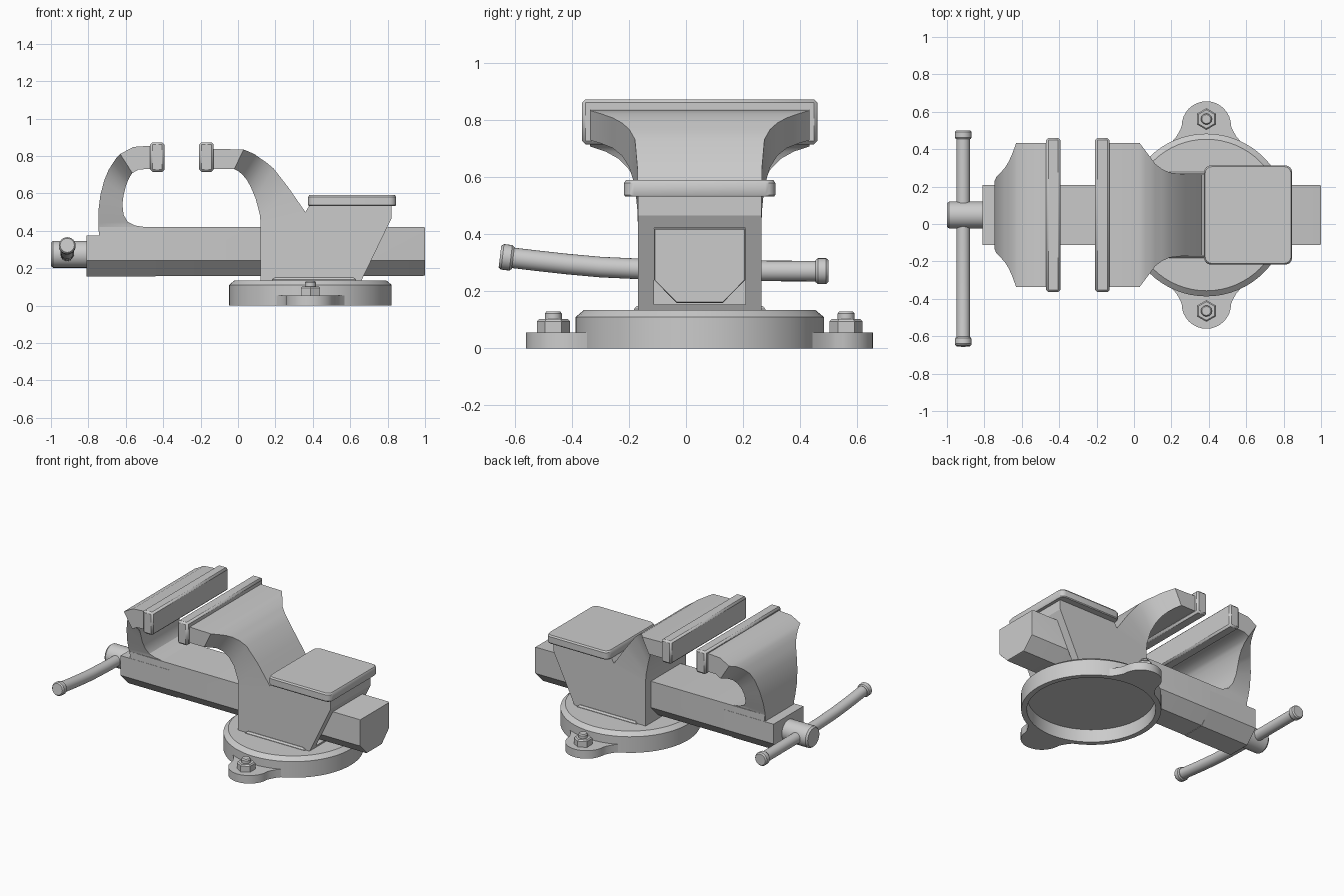
import bpy, bmesh, math
from mathutils import Vector

if "Cube" in bpy.data.objects:
    bpy.data.objects.remove(bpy.data.objects["Cube"])

CY = 0.048          # symmetry plane of the vise
BX = 0.387          # base centre in x


def make(name, verts, faces, bevel=0, segs=2):
    me = bpy.data.meshes.new(name)
    me.from_pydata(verts, [], faces)
    bm = bmesh.new()
    bm.from_mesh(me)
    bmesh.ops.remove_doubles(bm, verts=bm.verts, dist=1e-5)
    bmesh.ops.recalc_face_normals(bm, faces=bm.faces)
    bm.to_mesh(me)
    bm.free()
    ob = bpy.data.objects.new(name, me)
    bpy.context.collection.objects.link(ob)
    if bevel:
        m = ob.modifiers.new("bevel", 'BEVEL')
        m.width, m.segments = bevel, segs
    return ob


def loft(name, rings, bevel=0, segs=2):
    n = len(rings[0])
    verts = [p for r in rings for p in r]
    faces = [(k * n + i, k * n + (i + 1) % n, (k + 1) * n + (i + 1) % n, (k + 1) * n + i)
             for k in range(len(rings) - 1) for i in range(n)]
    faces += [tuple(range(n)), tuple(range(len(verts) - n, len(verts)))]
    return make(name, verts, faces, bevel, segs)


def box(name, x0, x1, y0, y1, z0, z1, bevel=0, segs=2):
    return loft(name, [[(x0, y0, z), (x1, y0, z), (x1, y1, z), (x0, y1, z)] for z in (z0, z1)], bevel, segs)


def tube(name, stations, sides=24):
    """Round bar through (point, radius) stations."""
    pts = [Vector(p) for p, r in stations]
    q = (pts[-1] - pts[0]).normalized().to_track_quat('Z', 'Y')
    rings = [[p + q @ Vector((r * math.cos(2 * math.pi * i / sides), r * math.sin(2 * math.pi * i / sides), 0))
              for i in range(sides)] for p, (_, r) in zip(pts, stations)]
    return loft(name, rings)


def arm(name, stations):
    """Curved jaw: stations are inner x,z, outer x,z and half width."""
    return loft(name, [[(a, CY - h, b), (a, CY + h, b), (c, CY + h, d), (c, CY - h, d)]
                       for a, b, c, d, h in stations])


# Round base, hollow underneath
S = 64
loft("round_base", [[(BX + r * math.cos(2 * math.pi * i / S), CY + r * math.sin(2 * math.pi * i / S), z)
                     for i in range(S)]
                    for r, z in [(.395, .085), (.40, 0), (.435, 0), (.435, .11), (.405, .135)]])

# Bolting lugs, nuts and studs on both sides
for s, side in ((1, "back"), (-1, "front")):
    out = [(.19, .385), (.16, .42), (.14, .455)]
    out += [(.132 * math.cos(a), .476 + .132 * math.sin(a)) for a in [math.pi * i / 16 for i in range(17)]]
    out += [(-.14, .455), (-.16, .42), (-.19, .385)]
    out += [(.42 * math.sin(t), .42 * math.cos(t)) for t in (-.4, -.2, 0, .2, .4)]
    loft(side + "_lug", [[(BX + x, CY + s * y, z) for x, y in out] for z in (0, .055)])
    y = CY + s * .513
    nut = [[(BX + r * math.sin(math.pi * i / 3), y + r * math.cos(math.pi * i / 3), z) for i in range(6)]
           for r, z in ((.058, .05), (.058, .095), (.05, .103))]
    loft(side + "_nut", nut)
    tube(side + "_stud", [((BX, y, .09), .03), ((BX, y, .122), .03), ((BX, y, .13), .024)], 12)

# Swivel plate under the body
loft("swivel_plate", [[(BX + .02 + a * w, CY + b * h, z) for a, b in ((-1, -1), (1, -1), (1, 1), (-1, 1))]
                      for w, h, z in ((.225, .23, .13), (.225, .23, .138), (.21, .221, .149))])

# Fixed body with a rectangular pocket for the slide bar
body_prof = [(.12, .134), (.12, .45), (.36, .5), (.385, .54), (.82, .54), (.82, .465), (.66, .134)]
body = loft("fixed_body", [[(x, CY + h, z) for x, z in body_prof] for h in (-.217, .217)])
cutter = box("pocket_cutter", .45, 1.1, CY - .161, CY + .161, .153, .4215)
cutter.hide_render = True
m = body.modifiers.new("pocket", 'BOOLEAN')
m.operation, m.object, m.solver = 'DIFFERENCE', cutter, 'EXACT'
bpy.context.view_layer.objects.active = body
bpy.ops.object.modifier_apply(modifier="pocket")
bpy.data.objects.remove(cutter)

# Fixed jaw arm and moving jaw arm
arm("fixed_jaw", [(-.14, .73, -.14, .838, .385), (-.02, .73, .03, .834, .385),
                  (.002, .718, .06, .822, .345), (.022, .702, .09, .808, .305),
                  (.045, .675, .115, .79, .272), (.068, .635, .148, .768, .247),
                  (.095, .57, .19, .733, .227), (.118, .48, .27, .63, .218),
                  (.12, .44, .36, .5, .217)])
arm("moving_jaw", [(-.46, .73, -.46, .855, .385), (-.53, .728, -.56, .848, .385),
                   (-.565, .708, -.63, .81, .385), (-.578, .69, -.65, .79, .33),
                   (-.59, .665, -.67, .76, .285), (-.602, .63, -.692, .725, .25),
                   (-.612, .59, -.715, .67, .225), (-.618, .54, -.736, .59, .203),
                   (-.612, .485, -.747, .5, .18), (-.59, .448, -.747, .44, .165),
                   (-.55, .428, -.745, .405, .156), (-.44, .41, -.74, .3, .15)])

# Jaw pads
for name, x0, x1 in (("moving_pad", -.47, -.393), ("fixed_pad", -.208, -.13)):
    box(name, x0, x1, CY - .412, CY + .412, .715, .873, .012, 1)

# Anvil plate with rounded corners
r = .035
plate = []
for cx, cy, a0 in ((.845 - r, CY + .265 - r, 0), (.375 + r, CY + .265 - r, 90),
                   (.375 + r, CY - .265 + r, 180), (.845 - r, CY - .265 + r, 270)):
    plate += [(cx + r * math.cos(math.radians(a0 + k * 22.5)), cy + r * math.sin(math.radians(a0 + k * 22.5)))
              for k in range(5)]
ring = lambda f, z: [(.61 + (x - .61) * f, CY + (y - CY) * f, z) for x, y in plate]
loft("anvil_plate", [ring(.985, .532), ring(1, .538), ring(1, .58), ring(.975, .59)])


# Slide bar and front block, both with chamfered undersides
def section(x, top, bot, h=.16):
    return [(x, CY + y, z) for y, z in ((-h, top), (-h, .24), (-.08, bot), (.08, bot), (h, .24), (h, top))]


loft("slide_bar", [section(-.74, .42, .159), section(.992, .42, .159), section(1.0, .416, .162, .157)])
loft("front_block", [section(x, .375, .156, .1615) for x in (-.81, -.44)])

# Screw head and bent handle
tube("screw_head", [((x, CY, .274), r) for x, r in ((-.78, .072), (-.988, .072), (-1.0, .063))], 32)
hx = -.913
tube("handle", [((hx, y, z), .036) for y, z in ((.47, .271), (.05, .272), (-.15, .278), (-.3, .285),
                                                (-.42, .296), (-.52, .307), (-.62, .319))])
for name, y, z, s in (("handle_cap_back", .458, .271, 1), ("handle_cap_front", -.61, .317, -1)):
    tube(name, [((hx, y + s * d, z + (d * .12 if s < 0 else 0)), r)
                for d, r in ((-.004, .039), (.004, .045), (.033, .045), (.042, .038))])

# Smooth shading with sharp edges kept; the body stays faceted
for ob in bpy.data.objects:
    ob.select_set(ob.type == 'MESH' and ob != body)
bpy.context.view_layer.objects.active = bpy.data.objects["fixed_jaw"]
bpy.ops.object.shade_smooth_by_angle(angle=math.radians(31))
